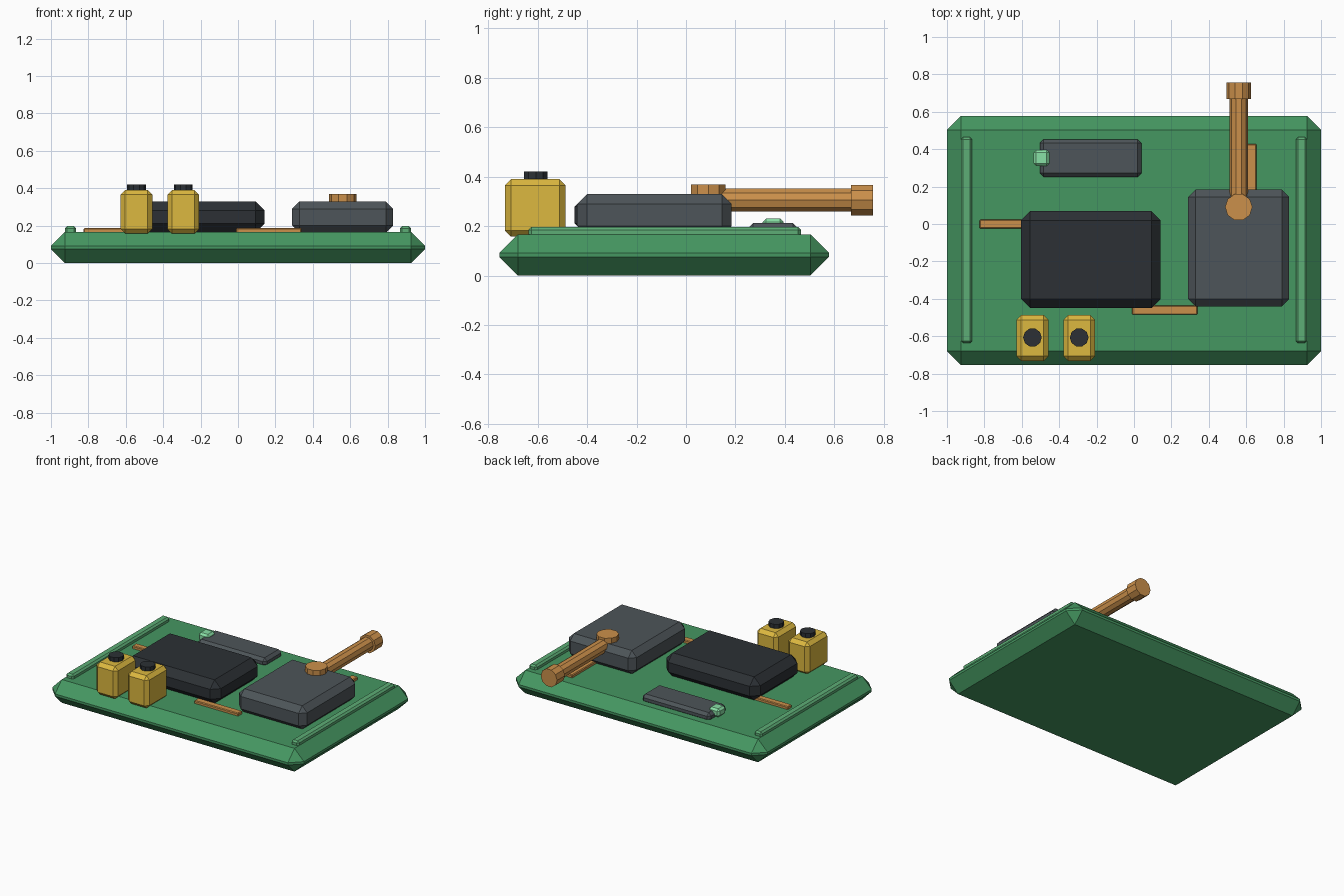
import bpy, bmesh, math
from mathutils import Matrix, Vector

if "Cube" in bpy.data.objects:
    bpy.data.objects.remove(bpy.data.objects["Cube"])


def material(name, rgb):
    m = bpy.data.materials.new(name)
    m.diffuse_color = (*rgb, 1)
    m.use_nodes = True
    m.node_tree.nodes["Principled BSDF"].inputs["Base Color"].default_value = m.diffuse_color
    return m


GREEN = material("board_green", (0.06, 0.31, 0.12))
RAIL = material("rail_green", (0.11, 0.42, 0.18))
LIGHT = material("light_green", (0.25, 0.75, 0.38))
BLACK = material("black", (0.025, 0.03, 0.035))
GREY = material("dark_grey", (0.075, 0.09, 0.1))
YELLOW = material("yellow", (0.72, 0.48, 0.05))
COPPER = material("copper", (0.6, 0.28, 0.07))


def finish(name, bm, mat):
    me = bpy.data.meshes.new(name)
    bm.to_mesh(me)
    bm.free()
    me.materials.append(mat)
    ob = bpy.data.objects.new(name, me)
    bpy.context.collection.objects.link(ob)
    return ob


def box(name, x, y, z, bevel, mat):
    """Chamfered box given its (min, max) on each axis."""
    bm = bmesh.new()
    bmesh.ops.create_cube(bm, size=1)
    for v in bm.verts:
        v.co = Vector([(r[0] + r[1]) / 2 + c * (r[1] - r[0])
                       for r, c in zip((x, y, z), v.co)])
    bmesh.ops.bevel(bm, geom=bm.edges[:], offset=bevel, segments=1,
                    affect='EDGES', clamp_overlap=True)
    return finish(name, bm, mat)


def cylinder(name, start, end, radius, mat):
    """Ten-sided cylinder running along z or y."""
    a, b = Vector(start), Vector(end)
    along_y = abs(b.y - a.y) > abs(b.z - a.z)
    # first corner points to +y (upright) or +z (lying)
    rot = Matrix.Rotation(math.pi / 2, 4, 'Z')
    if along_y:
        rot = Matrix.Rotation(math.pi / 2, 4, 'X') @ rot
    bm = bmesh.new()
    bmesh.ops.create_cone(bm, cap_ends=True, segments=10, radius1=radius,
                          radius2=radius, depth=(b - a).length,
                          matrix=Matrix.Translation((a + b) / 2) @ rot)
    return finish(name, bm, mat)


# Board with a rail along each side
box("board", (-1, 1), (-0.755, 0.578), (0, 0.167), 0.075, GREEN)
for side, s in (("left", -1), ("right", 1)):
    box(f"{side}_rail", (s * 0.895 - 0.03, s * 0.895 + 0.03),
        (-0.637, 0.465), (0.145, 0.197), 0.012, RAIL)

# Chips
box("main_chip", (-0.605, 0.143), (-0.45, 0.07), (0.16, 0.33), 0.05, BLACK)
box("radio_module", (0.29, 0.83), (-0.44, 0.185), (0.16, 0.33), 0.04, GREY)
box("small_chip", (-0.503, 0.04), (0.252, 0.453), (0.15, 0.212), 0.02, GREY)
box("status_light", (-0.537, -0.453), (0.31, 0.395), (0.17, 0.23), 0.014, LIGHT)

# Copper traces
box("left_trace", (-0.825, -0.5), (-0.025, 0.023), (0.155, 0.187), 0.005, COPPER)
box("front_trace", (-0.01, 0.34), (-0.485, -0.435), (0.155, 0.187), 0.005, COPPER)
box("back_trace", (0.605, 0.655), (0.08, 0.428), (0.155, 0.187), 0.005, COPPER)

# Yellow connectors with dark knobs
for i, x in enumerate((-0.543, -0.293), 1):
    box(f"connector_{i}", (x - 0.085, x + 0.085), (-0.732, -0.487),
        (0.157, 0.39), 0.025, YELLOW)
    cylinder(f"connector_knob_{i}", (x, -0.607, 0.36), (x, -0.607, 0.42), 0.05, BLACK)

# Antenna lying back from its hinge
cylinder("antenna_hinge", (0.56, 0.09, 0.28), (0.56, 0.09, 0.368), 0.073, COPPER)
cylinder("antenna_rod", (0.56, 0.09, 0.305), (0.56, 0.70, 0.305), 0.049, COPPER)
cylinder("antenna_tip", (0.56, 0.667, 0.305), (0.56, 0.757, 0.305), 0.065, COPPER)
